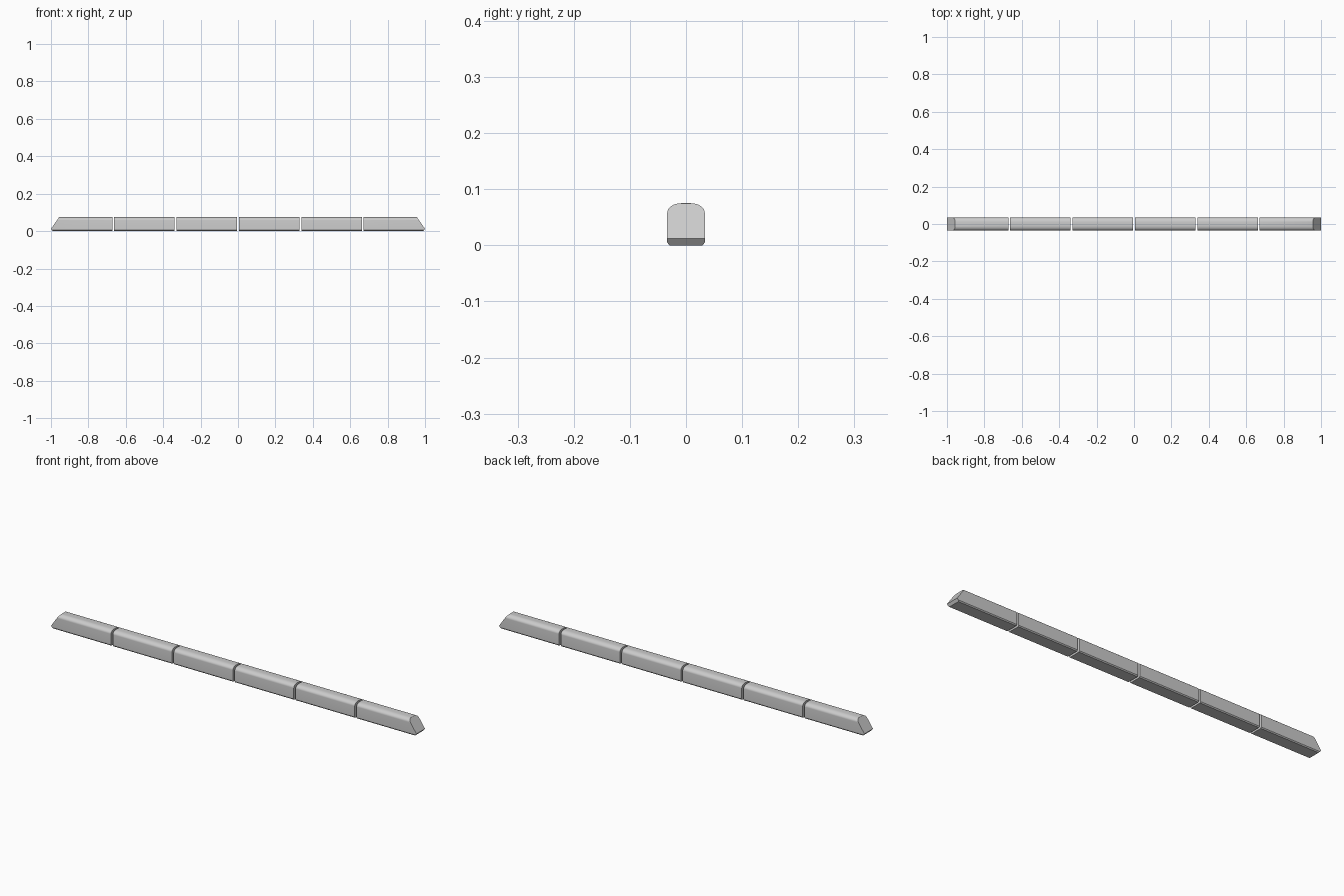
import bpy, bmesh, math
from mathutils import Vector

if "Cube" in bpy.data.objects:
    bpy.data.objects.remove(bpy.data.objects["Cube"])

HALF_W, H, GAP, CARS = 0.0335, 0.075, 0.01, 6
PITCH = 2 / CARS

# car body section: chamfered floor, straight sides, elliptical roof shoulders
half = [(HALF_W - 0.004, 0.0), (HALF_W, 0.005)]
for i in range(9):
    a = math.radians(90 * i / 8)
    half.append((HALF_W - 0.025 + 0.025 * math.cos(a), H - 0.017 + 0.017 * math.sin(a)))
section = half + [(-y, z) for y, z in reversed(half)]


def cut(bm, point, normal):
    """Slice off everything on the normal side and cap the opening."""
    geom = bm.verts[:] + bm.edges[:] + bm.faces[:]
    res = bmesh.ops.bisect_plane(bm, geom=geom, plane_co=Vector(point),
                                 plane_no=Vector(normal), clear_outer=True)
    edges = [e for e in res["geom_cut"] if isinstance(e, bmesh.types.BMEdge)]
    bmesh.ops.contextual_create(bm, geom=edges)


def car(name, x0, x1, nose=0):
    bm = bmesh.new()
    face = bm.faces.new([bm.verts.new((x0, y, z)) for y, z in section])
    ext = bmesh.ops.extrude_face_region(bm, geom=[face])
    moved = [v for v in ext["geom"] if isinstance(v, bmesh.types.BMVert)]
    bmesh.ops.translate(bm, verts=moved, vec=(x1 - x0, 0, 0))
    if nose:
        # sloping windscreen, softened brow and undercut tip
        cut(bm, (nose, 0, 0.012), (nose * 0.063, 0, 0.044))
        cut(bm, (nose * 0.963, 0, 0.0715), (nose * 0.025, 0, 0.06))
        cut(bm, (nose, 0, 0.012), (nose * 0.012, 0, -0.010))
    bmesh.ops.recalc_face_normals(bm, faces=bm.faces[:])
    mesh = bpy.data.meshes.new(name)
    bm.to_mesh(mesh)
    bm.free()
    ob = bpy.data.objects.new(name, mesh)
    bpy.context.collection.objects.link(ob)
    bpy.ops.object.select_all(action='DESELECT')
    ob.select_set(True)
    bpy.context.view_layer.objects.active = ob
    bpy.ops.object.shade_smooth_by_angle(angle=math.radians(25))


# six cars with open gaps, a nose on each end car
for i in range(CARS):
    left, right = -1 + i * PITCH, -1 + (i + 1) * PITCH
    nose = -1 if i == 0 else 1 if i == CARS - 1 else 0
    car("end_car" if nose else "middle_car",
        left if i == 0 else left + GAP / 2,
        right if i == CARS - 1 else right - GAP / 2, nose)
